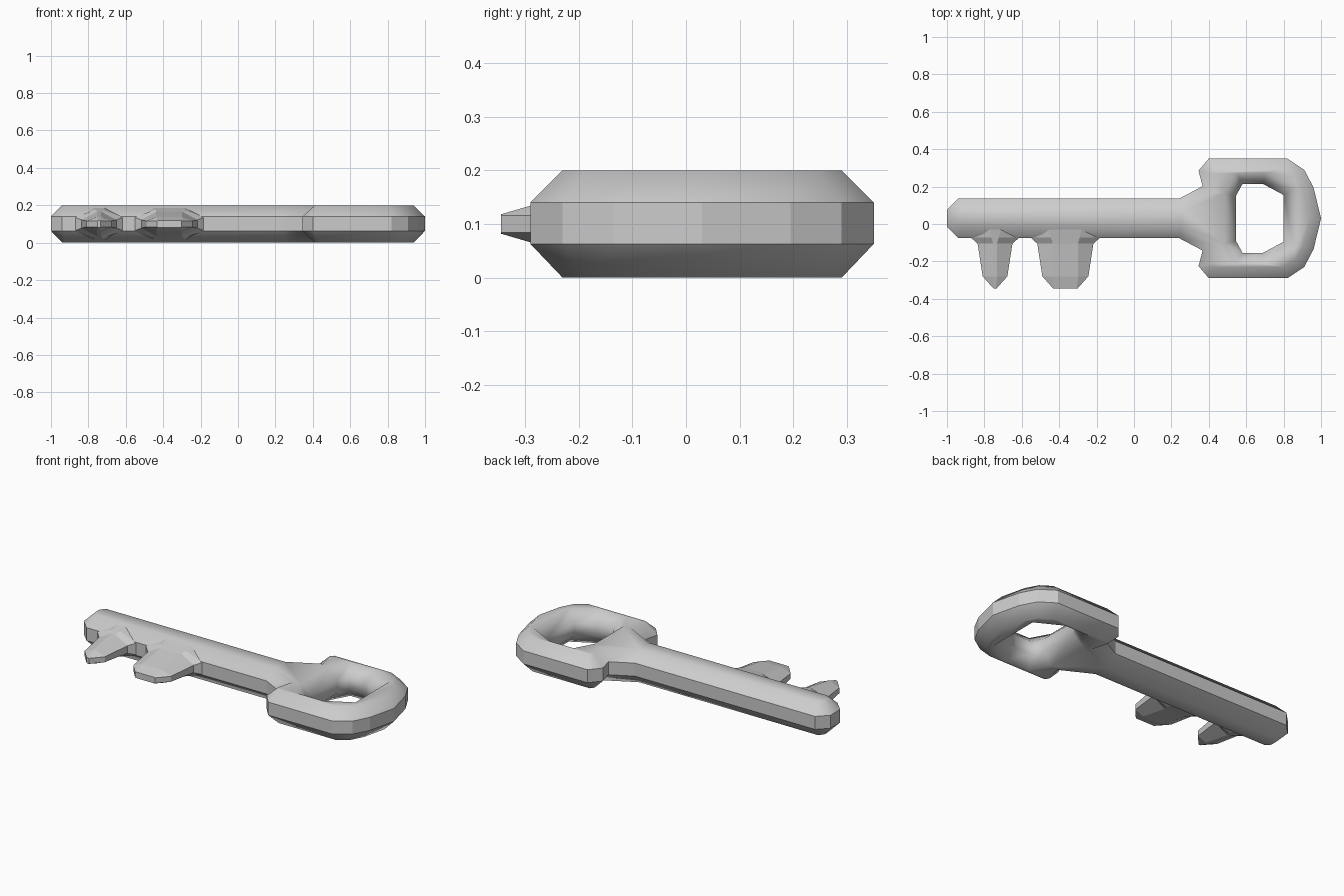
import bpy, bmesh
from mathutils import Vector
from mathutils.geometry import tessellate_polygon

if "Cube" in bpy.data.objects:
    bpy.data.objects.remove(bpy.data.objects["Cube"])

CY = 0.03  # symmetry line of the key


def inset(pts, d):
    """Mitred inset of a closed outline whose solid side is on the left."""
    out = []
    n = len(pts)
    for i in range(n):
        p = Vector(pts[i])
        a = (p - Vector(pts[i - 1])).normalized()
        b = (Vector(pts[(i + 1) % n]) - p).normalized()
        na, nb = Vector((-a.y, a.x)), Vector((-b.y, b.x))
        out.append(p + (na + nb) * (d / (1 + na.dot(nb))))
    return out


def finish(bm, name):
    bmesh.ops.recalc_face_normals(bm, faces=bm.faces)
    me = bpy.data.meshes.new(name)
    bm.to_mesh(me)
    bm.free()
    ob = bpy.data.objects.new(name, me)
    bpy.context.collection.objects.link(ob)
    return ob


# Shaft, flare and bow: one chamfered plate with a hole
half = [(-1, .045), (-.94, .105), (.24, .105), (.367, .172), (.345, .255),
        (.40, .32), (.82, .32), (.91, .26), (.96, .165)]
outer = ([(x, CY - y) for x, y in half] + [(1, CY)]
         + [(x, CY + y) for x, y in reversed(half)])
hole_half = [(.545, .12), (.58, .184), (.69, .184), (.80, .125)]
hole = ([(x, CY + y) for x, y in hole_half]
        + [(x, CY - y) for x, y in reversed(hole_half)])
layers = [(0, .06), (.063, 0), (.14, 0), (.2, .06)]

bm = bmesh.new()
caps = {0: [], 3: []}
for outline in (outer, hole):
    rings = []
    for z, d in layers:
        rings.append([bm.verts.new((p.x, p.y, z)) for p in inset(outline, d)])
    for k in range(3):
        n = len(outline)
        for i in range(n):
            j = (i + 1) % n
            f = bm.faces.new((rings[k][i], rings[k][j],
                              rings[k + 1][j], rings[k + 1][i]))
            f.smooth = k != 1 or outline is hole
    for k in caps:
        caps[k].append(rings[k])
for loops in caps.values():
    flat = [v for loop in loops for v in loop]
    for tri in tessellate_polygon([[v.co for v in loop] for loop in loops]):
        bm.faces.new([flat[i] for i in tri]).smooth = True
finish(bm, "key_body")


# Bits: lofted teeth, thin at the rim and thicker along the middle
def bit(name, cx, extra):
    # half width, y, rim half height, crown half width, crown half height
    rows = [(.13, -.03, .038, .03, .085), (.13, -.072, .036, .02, .075),
            (.093, -.105, .022, .01, .067), (.066, -.28, .016, .012, .037),
            (.008, -.345, .016, .004, .018)]
    bm = bmesh.new()
    rings = []
    for w, y, r, c, h in rows:
        w, c = w + extra, c + extra
        sec = [(-w, r), (-c, h), (c, h), (w, r),
               (w, -r), (c, -h), (-c, -h), (-w, -r)]
        rings.append([bm.verts.new((cx + x, y, .1 + z)) for x, z in sec])
    for a, b in zip(rings, rings[1:]):
        for i in range(8):
            j = (i + 1) % 8
            bm.faces.new((a[i], a[j], b[j], b[i]))
    bm.faces.new(rings[0])
    bm.faces.new(rings[-1])
    finish(bm, name)


bit("small_bit", -.743, 0)
bit("wide_bit", -.367, .057)
